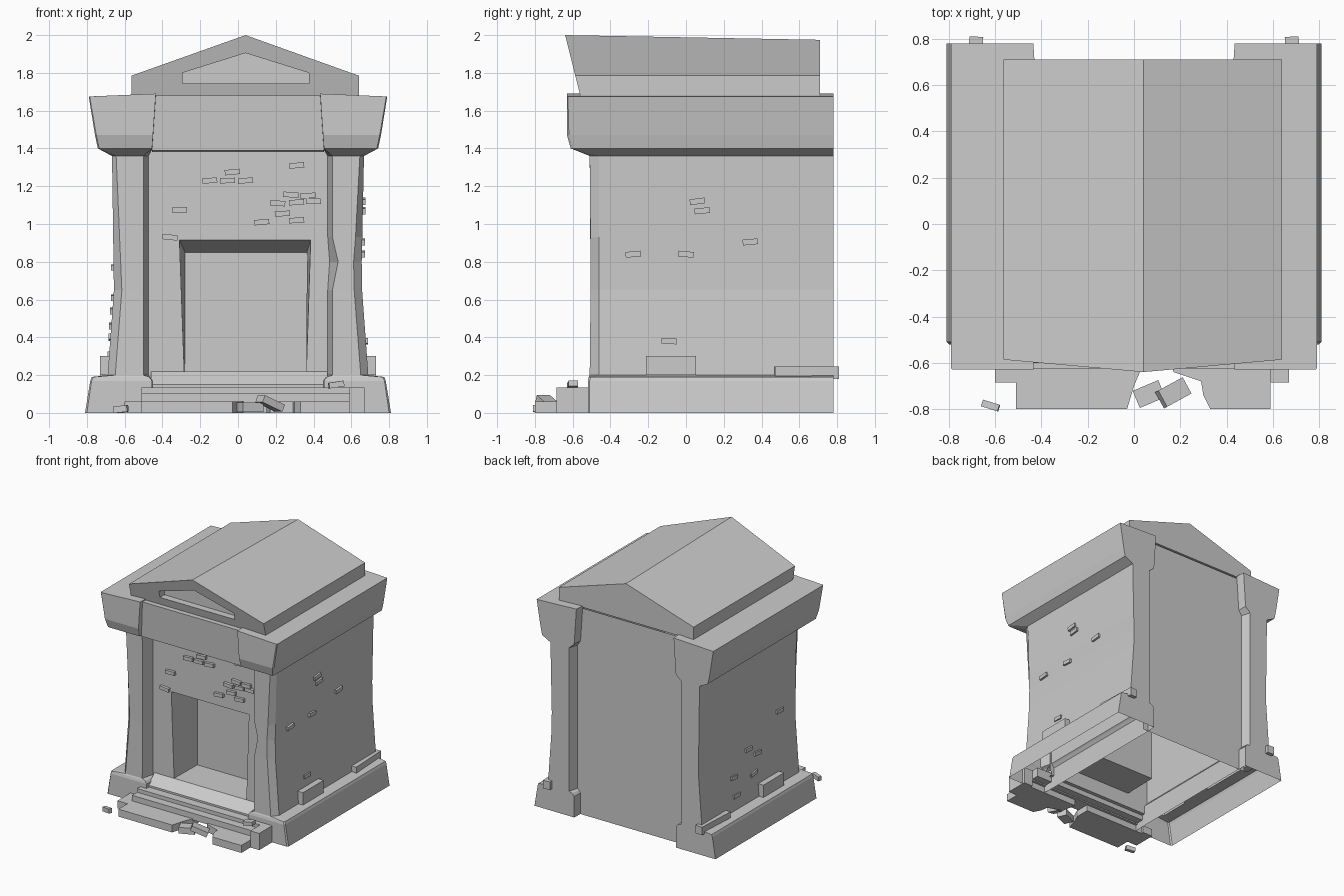
import bpy, bmesh, random
from mathutils import Matrix, Euler, Vector

if "Cube" in bpy.data.objects:
    bpy.data.objects.remove(bpy.data.objects["Cube"])

random.seed(4)


def make(name, verts, faces):
    bm = bmesh.new()
    vs = [bm.verts.new(v) for v in verts]
    for f in faces:
        bm.faces.new([vs[i] for i in f])
    bmesh.ops.recalc_face_normals(bm, faces=bm.faces)
    me = bpy.data.meshes.new(name)
    bm.to_mesh(me)
    bm.free()
    ob = bpy.data.objects.new(name, me)
    bpy.context.collection.objects.link(ob)
    return ob


def rings(rows):
    n = len(rows[0])
    faces = []
    for r in range(len(rows) - 1):
        for i in range(n):
            j = (i + 1) % n
            faces.append((r * n + i, r * n + j, (r + 1) * n + j, (r + 1) * n + i))
    return [p for row in rows for p in row], faces


def prism(name, outline, z0, z1):
    n = len(outline)
    v, f = rings([[(x, y, z) for x, y in outline] for z in (z0, z1)])
    return make(name, v, f + [tuple(range(n)), tuple(range(n, 2 * n))])


def box(name, x0, x1, y0, y1, z0, z1):
    return prism(name, [(x0, y0), (x1, y0), (x1, y1), (x0, y1)], z0, z1)


def brick(name, loc, size, rot=(0, 0, 0)):
    x, y, z = (s / 2 for s in size)
    ob = box(name, -x, x, -y, y, -z, z)
    ob.data.transform(Matrix.Translation(Vector(loc)) @ Euler(rot).to_matrix().to_4x4())
    return ob


# Side walls with pillars, base and cornice: lofted cross-sections, open below
# z, inner x, inner front x, chamfer x, outer x, front y, chamfer y
WALL_Y = -.41
LEVELS = [
    (0.00, .450, .455, .800, .810, -.52, -.51),
    (0.17, .450, .455, .775, .782, -.52, -.51),
    (0.19, .465, .470, .765, .775, -.515, -.505),
    (0.20, .475, .500, .650, .690, -.51, -.46),
    (0.65, .475, .500, .615, .657, -.505, -.46),
    (1.36, .475, .500, .645, .667, -.51, -.46),
    (1.40, .450, .455, .735, .742, -.61, -.60),
    (1.47, .445, .450, .750, .757, -.63, -.62),
    (1.675, .430, .435, .785, .790, -.63, -.625),
]
CHIP = [(0.80, .485, .530, .612, .655, -.505, -.46),
        (0.93, .475, .500, .622, .658, -.506, -.46)]
for side, s in (("left", -1), ("right", 1)):
    levels = sorted(LEVELS + (CHIP if s > 0 else []))
    rows = []
    for z, xi, xf, xb, xo, yf, yc in levels:
        back = .50 if abs(z - .8) < .01 else xf
        zi = z + (.015 if z > 1.6 else 0)
        rows.append([(s * xi, WALL_Y, zi), (s * xf, yf, zi), (s * xb, yf, z), (s * xo, yc, z),
                     (s * xo, .78, z), (s * back, .78, zi), (s * min(xi, .475), .70, zi)])
    v, f = rings(rows)
    make(side + "_wall", v, f + [tuple(range(len(v) - 7, len(v)))])

# Back wall and front lintel beam
make("back_wall", [(-.5, .705, 0), (.5, .705, 0), (.5, .705, 1.67), (-.5, .705, 1.67)], [(0, 1, 2, 3)])
v, f = rings([[(x, WALL_Y, 1.38), (x, -.585, 1.39), (x, -.60, 1.68), (x, WALL_Y, 1.68)] for x in (-.455, .455)])
make("lintel_beam", v, f)

# Front wall with recessed doorway
rect = lambda x0, x1, z0, z1, y: [(x0, y, z0), (x1, y, z0), (x1, y, z1), (x0, y, z1)]
door = rect(-.285, .362, .22, .915, WALL_Y)
door[2], door[3] = (.385, WALL_Y, .915), (-.31, WALL_Y, .915)
v, f = rings([rect(-.49, .49, .13, 1.4, WALL_Y), door, rect(-.28, .365, .22, .85, -.12)])
make("front_wall", v, f + [(8, 9, 10, 11)])

# Low door sill
v, f = rings([[(x, WALL_Y, .22), (x, -.49, .15), (x, -.49, .10), (x, WALL_Y, .10)] for x in (-.46, .475)])
make("door_sill", v, f)

# Crooked gabled roof with recessed pediment
lean = lambda z: -.56 - .08 * (z - 1.68) / .32
outer = [(-.565, 1.68), (.64, 1.68), (.64, 1.785), (.04, 2.0), (-.565, 1.785)]
inner = [(-.295, 1.745), (.375, 1.745), (.375, 1.80), (.04, 1.905), (-.295, 1.80)]
v, f = rings([
    [(x, .71, z - (.025 if z > 1.9 else 0)) for x, z in outer],
    [(x, lean(z), z) for x, z in outer],
    [(x, lean(z), z) for x, z in inner],
    [(x, -.52, z) for x, z in inner]])
make("roof", v, f + [tuple(range(5)), tuple(range(15, 20))])

# Broken steps
box("top_step", -.51, .59, -.56, -.44, .06, .135)
box("middle_step", -.51, .59, -.625, -.50, .05, .105)
prism("lower_step_left", [(-.51, -.52), (-.51, -.80), (-.03, -.80), (0, -.70), (.03, -.63), (.03, -.52)], 0, .06)
prism("lower_step_right", [(.15, -.52), (.17, -.64), (.29, -.68), (.30, -.74), (.33, -.80), (.59, -.80), (.59, -.52)], 0, .06)
box("right_step_cheek", .59, .67, -.685, -.50, 0, .135)
box("left_step_cheek", -.60, -.51, -.685, -.50, 0, .06)

# Loose rubble
for i, (loc, size, rot) in enumerate([
    ((-.62, -.785, .02), (.075, .03, .035), (0, -.1, -.3)),
    ((.065, -.735, .03), (.12, .08, .05), (0, 0, .4)),
    ((.17, -.73, .05), (.13, .08, .04), (0, .4, .5)),
    ((.52, -.60, .15), (.08, .05, .03), (0, -.15, .1)),
]):
    brick(f"rubble_{i}", loc, size, rot)

# Fallen blocks along the side bases
for side, s in (("left", -1), ("right", 1)):
    brick(side + "_base_block", (s * .69, -.08, .25), (.08, .265, .10))
    brick(side + "_base_strip", (s * .69, .64, .212), (.06, .34, .065), (0, 0, s * .05))

# Bricks showing through the front wall
front = [(-.15, 1.23), (-.03, 1.275), (-.055, 1.23), (.04, 1.23), (.31, 1.31), (-.31, 1.075),
         (-.36, .93), (.21, 1.11), (.28, 1.155), (.37, 1.15), (.40, 1.12), (.235, 1.055),
         (.31, 1.02), (.125, 1.01), (.31, 1.115)]
for i, (x, z) in enumerate(front):
    brick(f"front_brick_{i}", (x, WALL_Y, z), (.08, .045, .028), (0, random.uniform(-.12, .12), 0))

# Bricks showing through the side walls
sides = {1: [(.06, 1.12), (.085, 1.07), (.34, .905), (-.28, .84), (0, .84), (-.09, .38)],
         -1: [(-.25, .77), (.15, .61), (.04, .54), (.35, .46), (.10, .40), (.33, .31)]}
for s, spots in sides.items():
    for i, (y, z) in enumerate(spots):
        x = .653 + (.028 * (.65 - z) / .45 if z < .65 else .008 * (z - .65) / .71)
        brick(f"{'right' if s > 0 else 'left'}_brick_{i}", (s * x, y, z), (.035, .08, .03),
              (random.uniform(-.15, .15), 0, 0))
